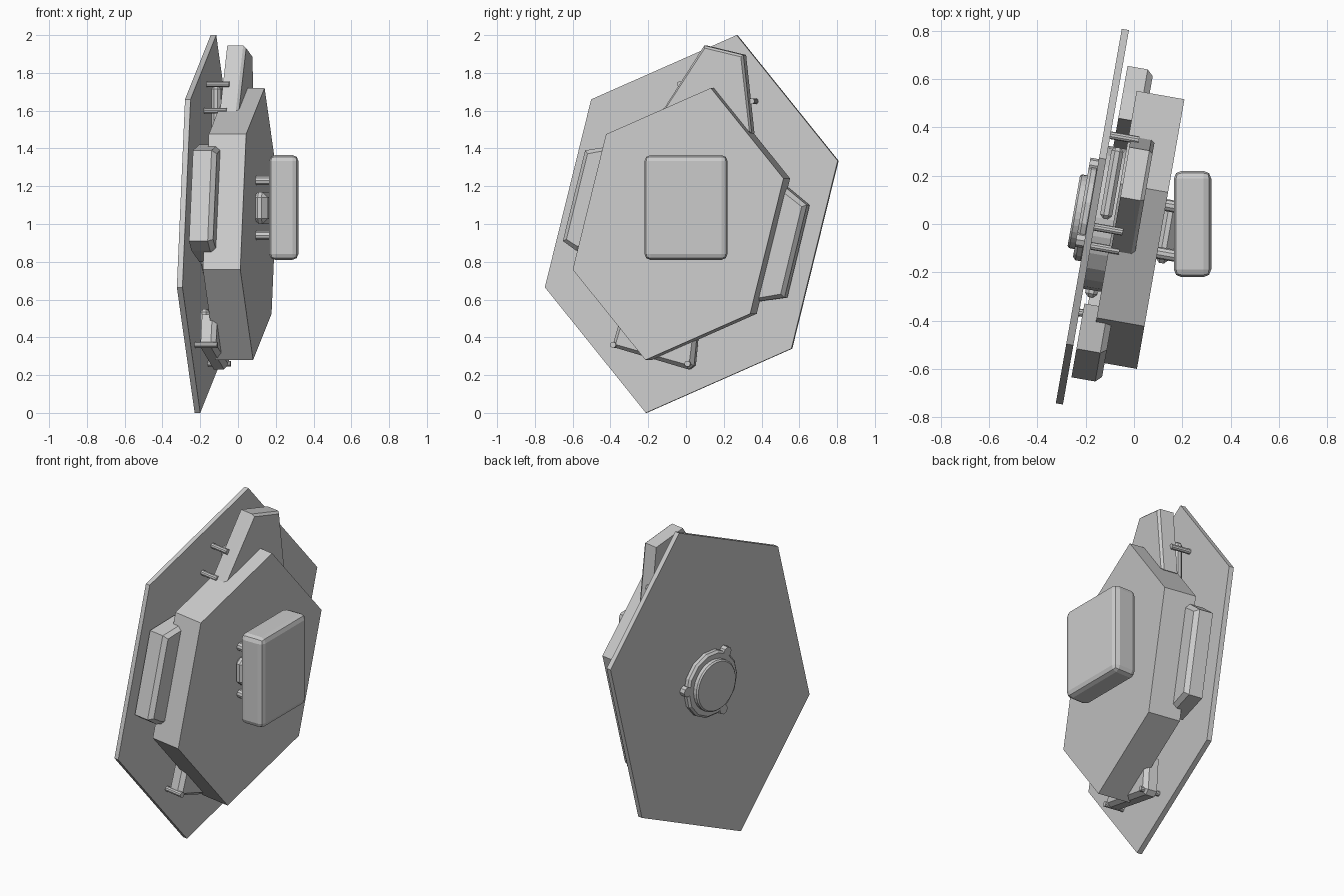
import bpy, bmesh, math
from mathutils import Matrix, Vector

if "Cube" in bpy.data.objects:
    bpy.data.objects.remove(bpy.data.objects["Cube"], do_unlink=True)

grey = bpy.data.materials.new("light grey")
grey.use_nodes = True
grey.diffuse_color = (0.6, 0.6, 0.6, 1)
grey.node_tree.nodes["Principled BSDF"].inputs["Base Color"].default_value = (0.6, 0.6, 0.6, 1)

TURN = Matrix.Rotation(math.radians(-10), 4, 'Z')   # whole stack is turned about z


def finish(name, bm, turn=True, bevel=0, segments=1):
    bmesh.ops.recalc_face_normals(bm, faces=bm.faces)
    mesh = bpy.data.meshes.new(name)
    bm.to_mesh(mesh)
    bm.free()
    mesh.materials.append(grey)
    ob = bpy.data.objects.new(name, mesh)
    bpy.context.collection.objects.link(ob)
    if turn:
        ob.matrix_world = TURN
    if bevel:
        mod = ob.modifiers.new("bevel", 'BEVEL')
        mod.width, mod.segments = bevel, segments
    return ob


def prism(name, outline, back, front, chamfer=0, bevel=0):
    """Extrude a (side, height) outline along local x, optionally narrowing at the front."""
    bm = bmesh.new()
    base = bm.faces.new([bm.verts.new((back, u, z)) for u, z in outline])
    wall = front - chamfer
    ext = bmesh.ops.extrude_face_region(bm, geom=[base])["geom"]
    top = [v for v in ext if isinstance(v, bmesh.types.BMVert)]
    bmesh.ops.translate(bm, verts=top, vec=(wall - back, 0, 0))
    if chamfer:
        cap = [f for f in ext if isinstance(f, bmesh.types.BMFace)]
        bmesh.ops.recalc_face_normals(bm, faces=bm.faces)
        bmesh.ops.inset_region(bm, faces=cap, thickness=chamfer, depth=chamfer)
    return finish(name, bm, bevel=bevel)


def box(name, low, high, bevel=0, segments=1, turn=True):
    bm = bmesh.new()
    bmesh.ops.create_cube(bm, size=1)
    low, high = Vector(low), Vector(high)
    for v in bm.verts:
        v.co = Vector((v.co[i] + 0.5) * (high[i] - low[i]) + low[i] for i in range(3))
    return finish(name, bm, turn, bevel, segments)


def disc(name, radius, back, front, u, z, sides, bevel=0):
    bm = bmesh.new()
    mat = Matrix.Translation(((back + front) / 2, u, z)) @ Matrix.Rotation(math.pi / 2, 4, 'Y')
    bmesh.ops.create_cone(bm, cap_ends=True, segments=sides, radius1=radius,
                          radius2=radius, depth=front - back, matrix=mat)
    return finish(name, bm, bevel=bevel)


def hexagon(scale, shift=0):
    half = [(0.244, 1.0), (0.787, 0.335), (0.538, -0.66)]
    return [(s * scale * u + shift, 1 + s * scale * z) for s in (1, -1) for u, z in half]


# Large back plate and the thick inner block
prism("back_plate", hexagon(1), -0.19, -0.16)
prism("inner_block", hexagon(0.72, -0.022), -0.085, 0.116)
disc("core", 0.3, -0.165, -0.08, 0, 1, 24)

# Pods around the block
prism("right_pod", [(0.42, 1.26), (0.53, 1.19), (0.64, 1.1), (0.52, 0.61), (0.3, 0.58)],
      -0.14, -0.03, 0.025)
prism("left_pod", [(-0.36, 1.42), (-0.55, 1.39), (-0.67, 0.91), (-0.6, 0.86), (-0.36, 0.8)],
      -0.145, -0.02, 0.025)
prism("top_arm", [(-0.13, 1.59), (0.1, 1.945), (0.31, 1.895), (0.355, 1.48)],
      -0.075, 0.025, 0.015)
prism("bottom_pod", [(-0.36, 0.52), (-0.41, 0.35), (0, 0.23), (0.03, 0.25), (0.05, 0.45)],
      -0.13, -0.05, 0.025)
box("top_bracket", (-0.145, 0, 1.45), (-0.095, 0.3, 1.73), 0.015)
box("bottom_bracket", (-0.15, -0.33, 0.36), (-0.1, 0, 0.55), 0.015)

# Pins holding the pods to the plate
for i, (u, z) in enumerate([(0.345, 1.65), (-0.04, 1.74), (-0.4, 0.36), (0, 0.26), (-0.12, 1.6)]):
    disc(f"pin_{i + 1}", 0.016, -0.165, -0.04, u, z, 10)

# Front box with its mount
box("front_box", (0.165, -0.22, 0.81), (0.32, 0.22, 1.365), 0.032, 2, turn=False)
box("mount_plate", (0.1, -0.14, 1.0), (0.18, 0.12, 1.17), 0.03)
for z in (0.94, 1.23):
    disc(f"mount_rod_{z}", 0.025, 0.1, 0.19, -0.1, z, 10)
    disc(f"mount_rod_back_{z}", 0.025, 0.1, 0.17, 0.1, z, 10)

# Round dial on the back, with small lugs on its rim
disc("dial_ring", 0.2, -0.225, -0.18, 0.01, 1, 14, 0.012)
disc("dial_cap", 0.155, -0.255, -0.2, 0.01, 1, 32, 0.008)
for a in (55, 175, 295):
    disc(f"dial_lug_{a}", 0.03, -0.225, -0.18, 0.01 - 0.2 * math.cos(math.radians(a)),
         1 + 0.2 * math.sin(math.radians(a)), 8)
